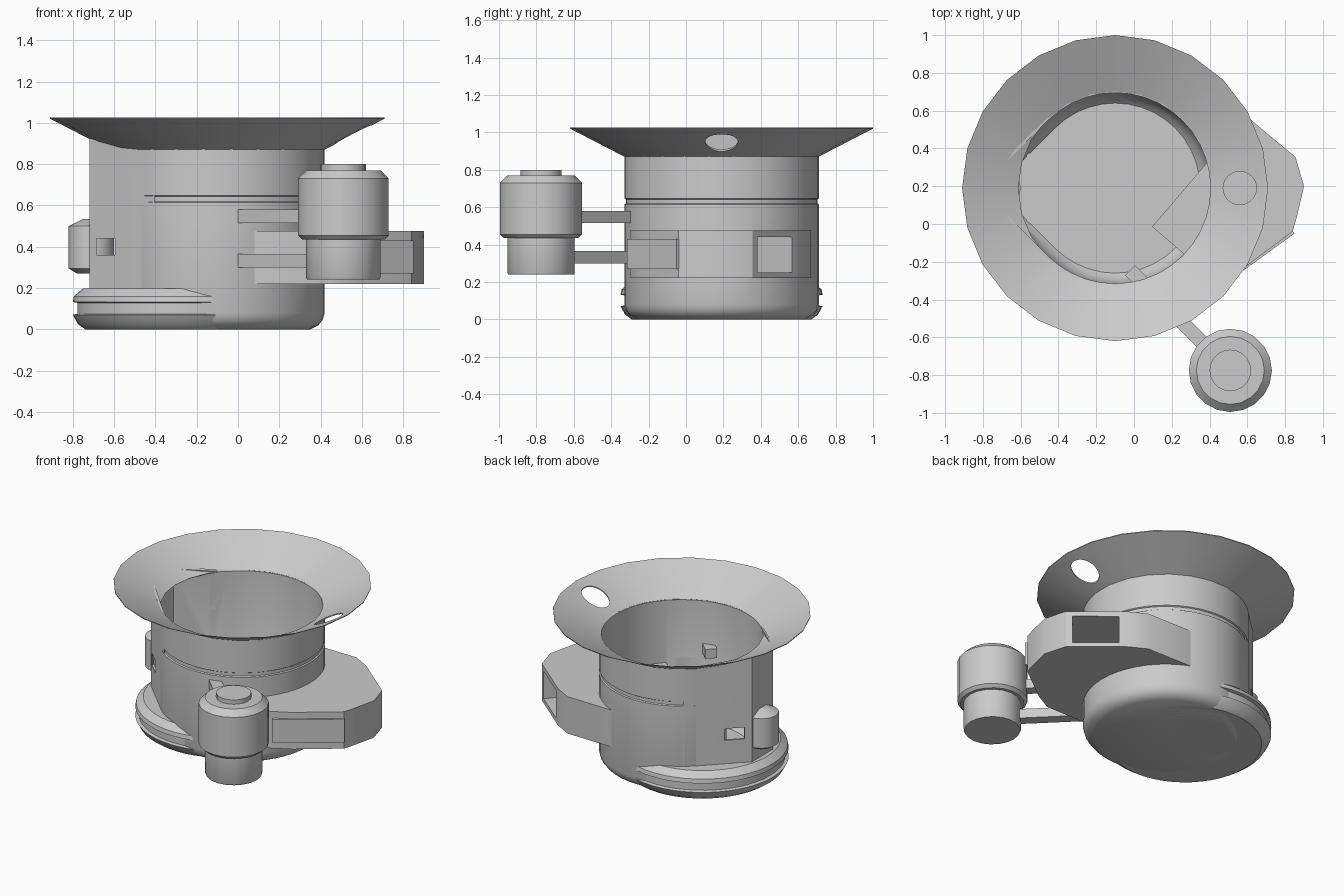
import bpy, bmesh
from math import sin, cos, pi, radians
from mathutils import Vector

if "Cube" in bpy.data.objects:
    bpy.data.objects.remove(bpy.data.objects["Cube"])

grey = bpy.data.materials.new("plain grey")
grey.use_nodes = True
grey.diffuse_color = (0.6, 0.6, 0.6, 1)
grey.node_tree.nodes["Principled BSDF"].inputs["Base Color"].default_value = (0.6, 0.6, 0.6, 1)

CX, CY = -0.1, 0.19  # axis of the main vessel


def finish(name, bm):
    bmesh.ops.recalc_face_normals(bm, faces=bm.faces)
    me = bpy.data.meshes.new(name)
    bm.to_mesh(me)
    bm.free()
    me.materials.append(grey)
    ob = bpy.data.objects.new(name, me)
    bpy.context.collection.objects.link(ob)
    return ob


def loft(name, rings, loop=False):
    """Skin a stack of equal-length rings; cap the ends unless looped."""
    bm = bmesh.new()
    vs = [[bm.verts.new(p) for p in r] for r in rings]
    n = len(vs[0])
    pairs = list(zip(vs, vs[1:])) + ([(vs[-1], vs[0])] if loop else [])
    for a, b in pairs:
        for i in range(n):
            j = (i + 1) % n
            bm.faces.new((a[i], a[j], b[j], b[i]))
    if not loop:
        bm.faces.new(vs[0])
        bm.faces.new(vs[-1])
    return finish(name, bm)


def lathe(name, profile, x, y, n=48, loop=False):
    rings = [[(x + r * cos(2 * pi * i / n), y + r * sin(2 * pi * i / n), z)
              for i in range(n)] for r, z in profile]
    return loft(name, rings, loop)


def prism(name, pts, z0, z1):
    return loft(name, [[(x, y, z) for x, y in pts] for z in (z0, z1)])


def bar(name, p, q, width, z0, z1):
    """Box running from p to q in plan."""
    p, q = Vector(p), Vector(q)
    d = (q - p).normalized()
    s = Vector((-d.y, d.x)) * width / 2
    return prism(name, [p + s, p - s, q - s, q + s], z0, z1)


def teardrop(r, tip, z):
    """Round outline with a truncated tangent nose toward -x."""
    pts = [(r * cos(radians(a)), r * sin(radians(a))) for a in range(-135, 136, 9)]
    w = r * 2 ** 0.5 - tip
    pts += [(-tip, w), (-tip, -w)]
    return [(CX + x, CY + y, z) for x, y in pts]


def cut(ob, *tools):
    for t in tools:
        m = ob.modifiers.new("cut", 'BOOLEAN')
        m.operation, m.solver, m.object = 'DIFFERENCE', 'EXACT', t
        bpy.context.view_layer.objects.active = ob
        bpy.ops.object.modifier_apply(modifier=m.name)


# Cutters
cavity = loft("cavity_cutter", [teardrop(0.45, 0.54, 0.06), teardrop(0.48, 0.585, 0.09),
                                teardrop(0.505, 0.605, 0.16), teardrop(0.505, 0.605, 1.2)])
tunnel = bar("tunnel_cutter", (0.80, 0.578), (0.22, -0.10), 0.29, 0.25, 0.44)
window = prism("window_cutter", [(-0.685, -0.3), (-0.595, -0.3), (-0.595, 0.7), (-0.685, 0.7)],
               0.36, 0.44)
port = lathe("port_cutter", [(0.088, 0.8), (0.088, 1.2)], 0.56, CY, 24)

# Main vessel with a shallow groove
vessel = lathe("vessel_wall", [(0.45, 0), (0.49, 0.02), (0.51, 0.045), (0.52, 0.08), (0.52, 0.615),
                               (0.512, 0.62), (0.512, 0.642), (0.52, 0.647), (0.52, 0.875)], CX, CY)
cut(vessel, cavity, tunnel)

# Offset base with a recessed band
base = lathe("offset_base", [(0.48, 0), (0.515, 0.025), (0.54, 0.07), (0.518, 0.075), (0.518, 0.128),
                             (0.54, 0.132), (0.535, 0.16), (0.49, 0.198)], -0.26, CY)
cut(base, cavity)

# Nose fairing, its top following the flared rim
bottom = teardrop(0.52, 0.62, 0.1)
front = [p for p in bottom if p[0] < -0.4]
top = [(x, y, 0.925 if x < -0.7 else 0.872) for x, y, z in front]
fairing = loft("nose_fairing", [front, top])
cut(fairing, cavity, window)

# Flared rim with a round port
rim = lathe("flared_rim", [(0.52, 0.87), (0.81, 1.02), (0.81, 1.025), (0.512, 0.877)],
            CX, CY, 24, True)
cut(rim, port)

# Side duct and its inlet tunnel
duct = prism("side_duct", [(0.08, -0.3), (0.46, -0.3), (0.58, -0.235), (0.84, -0.04), (0.86, 0.03),
                           (0.9, 0.2), (0.855, 0.355), (0.56, 0.6), (0.44, 0.665), (0.1, 0.67)],
             0.22, 0.475)
cut(duct, cavity, tunnel)
sleeve = bar("inlet_tunnel", (0.68, 0.438), (0.21, -0.112), 0.30, 0.245, 0.445)
cut(sleeve, tunnel)
panel = bar("duct_panel", (0.47, -0.295), (0.835, -0.03), 0.05, 0.27, 0.43)

# Vertical bottle on two arms
bottle = lathe("bottle", [(0.175, 0.24), (0.18, 0.25), (0.18, 0.435), (0.2, 0.435), (0.22, 0.455),
                          (0.22, 0.73), (0.18, 0.77), (0.11, 0.77), (0.11, 0.8)], 0.51, -0.775, 20)
arms = [bar(n, (-0.02, -0.245), (0.49, -0.755), 0.075, z, z + 0.065)
        for n, z in (("lower_arm", 0.3), ("upper_arm", 0.515))]

# Small drum on the nose
drum = lathe("nose_drum", [(0.07, 0.27), (0.11, 0.295), (0.11, 0.5), (0.04, 0.535)], -0.71, CY, 20)

# Thin floor plate
half = [(-0.57, 0.2), (-0.5, 0.135), (-0.03, 0.135)]
plate = prism("floor_plate", [(x, CY + w) for x, w in half] + [(x, CY - w) for x, w in half[::-1]],
              0.058, 0.064)

for t in (cavity, tunnel, window, port):
    bpy.data.objects.remove(t)

# Smooth the round parts, keeping sharp edges
bpy.ops.object.select_all(action='DESELECT')
for ob in (vessel, base, fairing, rim, duct, bottle, drum):
    ob.select_set(True)
bpy.context.view_layer.objects.active = vessel
bpy.ops.object.shade_smooth_by_angle(angle=radians(30))
